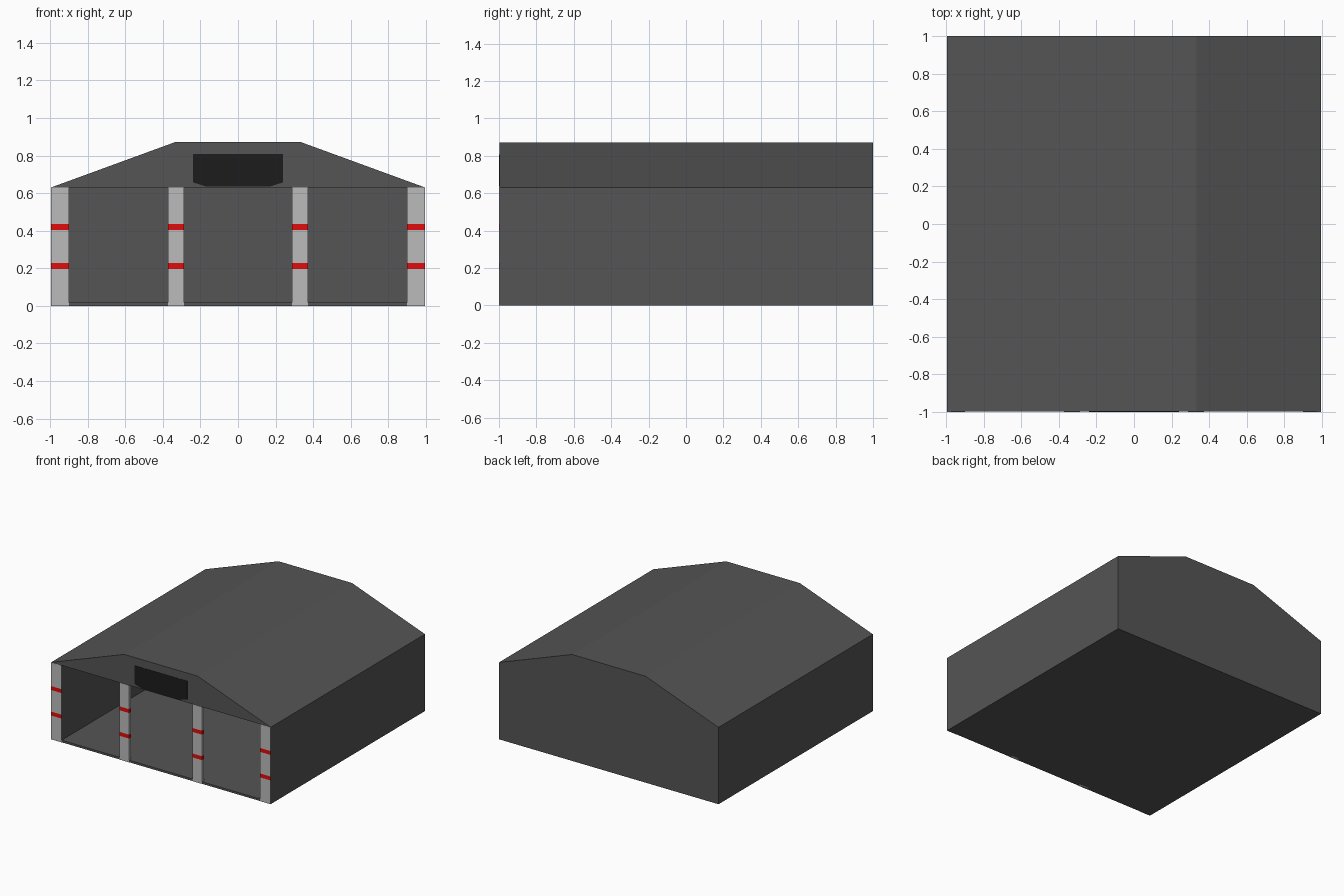
import bpy, bmesh

if "Cube" in bpy.data.objects:
    bpy.data.objects.remove(bpy.data.objects["Cube"])


def material(name, rgb):
    m = bpy.data.materials.new(name)
    m.diffuse_color = (*rgb, 1)
    m.use_nodes = True
    m.node_tree.nodes["Principled BSDF"].inputs["Base Color"].default_value = m.diffuse_color
    return m


dark_grey = material("dark_grey", (0.09, 0.09, 0.09))
black = material("black", (0.012, 0.012, 0.012))
pale = material("pale_grey", (0.5, 0.5, 0.5))
red = material("red", (0.75, 0.004, 0.004))


def prism(name, profile, y0, y1, mat=None):
    """Extrude an (x, z) outline along y."""
    bm = bmesh.new()
    face = bm.faces.new([bm.verts.new((x, y0, z)) for x, z in profile])
    ext = bmesh.ops.extrude_face_region(bm, geom=[face])
    verts = [g for g in ext["geom"] if isinstance(g, bmesh.types.BMVert)]
    bmesh.ops.translate(bm, verts=verts, vec=(0, y1 - y0, 0))
    bmesh.ops.recalc_face_normals(bm, faces=bm.faces)
    me = bpy.data.meshes.new(name)
    bm.to_mesh(me)
    bm.free()
    ob = bpy.data.objects.new(name, me)
    bpy.context.collection.objects.link(ob)
    if mat:
        me.materials.append(mat)
    return ob


def box(name, x0, x1, y0, y1, z0, z1, mat=None):
    return prism(name, [(x0, z0), (x1, z0), (x1, z1), (x0, z1)], y0, y1, mat)


W, EAVE, TOP = 0.995, 0.63, 0.872
FRONT = -0.998

# Building shell with a faceted roof, hollowed out from the front
shell = prism("building_shell",
              [(-W, 0), (W, 0), (W, EAVE), (0.333, TOP), (-0.333, TOP), (-W, EAVE)],
              FRONT, 1, dark_grey)
cutter = box("interior_cutter", -0.9, 0.9, -1.2, 0.9, 0.017, EAVE, dark_grey)
cutter.hide_render = True
mod = shell.modifiers.new("hollow", 'BOOLEAN')
mod.operation = 'DIFFERENCE'
mod.solver = 'EXACT'
mod.object = cutter
bpy.context.view_layer.objects.active = shell
bpy.ops.object.modifier_apply(modifier=mod.name)
bpy.data.objects.remove(cutter)

# Door pillars: stacked pale and red bands
bands = [(0, 0.195, pale), (0.195, 0.227, red), (0.227, 0.404, pale),
         (0.404, 0.436, red), (0.436, EAVE, pale)]
for side, s in (("left", -1), ("right", 1)):
    for kind, a, b, back in (("corner", 0.9, W, FRONT), ("inner", 0.288, 0.373, -0.975)):
        x0, x1 = sorted((s * a, s * b))
        for z0, z1, mat in bands:
            part = "stripe" if mat is red else "pillar"
            box(f"{side}_{kind}_{part}", x0, x1, -1, back, z0, z1, mat)

# Dark panel on the gable with clipped lower corners
prism("gable_panel",
      [(-0.17, 0.635), (0.17, 0.635), (0.24, 0.657), (0.24, 0.807),
       (-0.24, 0.807), (-0.24, 0.657)], -1, FRONT, black)
